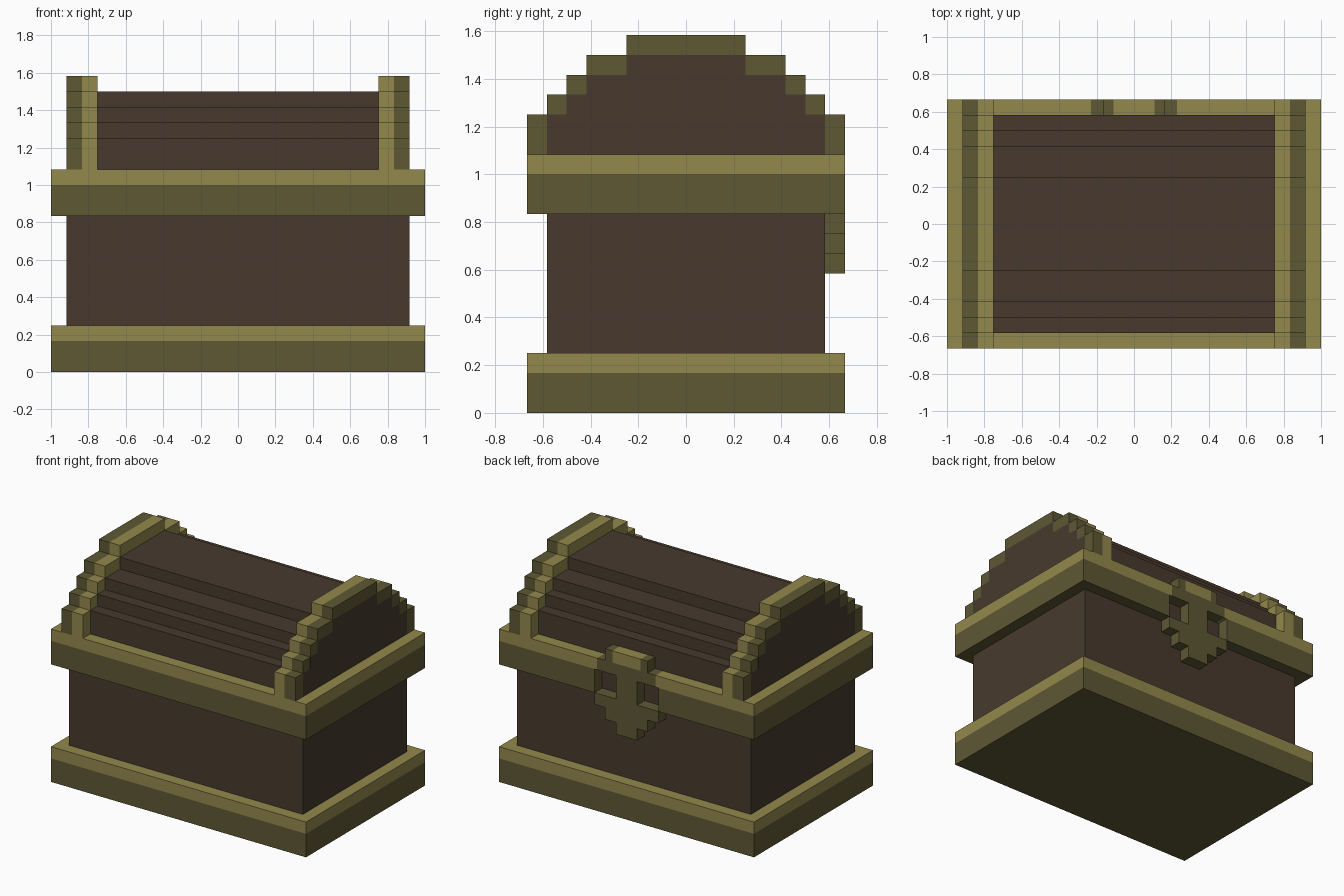
import bpy, bmesh

cube = bpy.data.objects.get("Cube")
if cube:
    bpy.data.objects.remove(cube, do_unlink=True)

U = 1 / 12  # one block


def material(name, rgb):
    m = bpy.data.materials.new(name)
    m.use_nodes = True
    m.diffuse_color = (*rgb, 1)
    bsdf = m.node_tree.nodes["Principled BSDF"]
    bsdf.inputs["Base Color"].default_value = (*rgb, 1)
    bsdf.inputs["Roughness"].default_value = 0.9
    return m


MATS = [material("dark_wood", (0.065, 0.042, 0.027)),
        material("dark_brass", (0.112, 0.098, 0.034)),
        material("light_brass", (0.295, 0.248, 0.074))]
WOOD, DARK, LIGHT = range(3)


def loft(name, axis, profile, stops, colours):
    """Sweep a profile (in blocks) along an axis, one colour per section."""
    place = {"x": lambda a, b, s: (s, a, b),
             "y": lambda a, b, s: (a, s, b),
             "z": lambda a, b, s: (a, b, s)}[axis]
    bm = bmesh.new()
    rings = [[bm.verts.new([c * U for c in place(a, b, s)]) for a, b in profile]
             for s in stops]
    n = len(profile)
    for r0, r1, colour in zip(rings, rings[1:], colours):
        for i in range(n):
            j = (i + 1) % n
            bm.faces.new((r0[i], r0[j], r1[j], r1[i])).material_index = colour
    bm.faces.new(rings[0][::-1]).material_index = colours[0]
    bm.faces.new(rings[-1]).material_index = colours[-1]
    bmesh.ops.recalc_face_normals(bm, faces=bm.faces)
    mesh = bpy.data.meshes.new(name)
    bm.to_mesh(mesh)
    bm.free()
    for m in MATS:
        mesh.materials.append(m)
    obj = bpy.data.objects.new(name, mesh)
    bpy.context.collection.objects.link(obj)
    return obj


def rect(a0, a1, b0, b1):
    return [(a0, b0), (a1, b0), (a1, b1), (a0, b1)]


def stepped(bottom, steps):
    """Symmetric staircase outline from (half width, top) steps."""
    right, z = [], bottom
    for half, top in steps:
        right += [(half, z), (half, top)]
        z = top
    return right + [(-a, b) for a, b in reversed(right)]


# Base trim and wooden box
loft("base_trim", "z", rect(-12, 12, -8, 8), [0, 2, 3], [DARK, LIGHT])
loft("chest_body", "z", rect(-11, 11, -7, 7), [3, 12.5], [WOOD])

# Rim: lower part has two notches at the back beside the clasp bar
notched = [(-12, -8), (12, -8), (12, 8), (3, 8), (3, 6.5), (1, 6.5), (1, 8),
           (-1, 8), (-1, 6.5), (-3, 6.5), (-3, 8), (-12, 8)]
loft("rim_lower", "z", notched, [10, 12], [DARK])
loft("rim_upper", "z", rect(-12, 12, -8, 7), [12, 13], [LIGHT])
loft("rim_upper_back", "x", rect(7, 8, 12, 13), [-12, -2.75, 2.75, 12],
     [LIGHT, DARK, LIGHT])

# Stepped lid
inner = stepped(13, [(7, 15), (6, 16), (5, 17), (3, 18)])
outer = stepped(13, [(8, 15), (7, 16), (6, 17), (5, 18), (3, 19)])
loft("lid", "x", inner, [-11, 11], [WOOD])

# Arched ribs over both ends of the lid
arch = outer + inner[::-1]
for side, name in ((1, "left_rib"), (-1, "right_rib")):
    loft(name, "x", arch, [9 * side, 10 * side, 11 * side], [LIGHT, DARK])

# Clasp on the back: raised tab above the rim, stepped tongue below it
loft("clasp_tab", "x", rect(7, 8, 13, 14), [-2, -1.33, 1.33, 2], [DARK, LIGHT, DARK])
loft("clasp_tongue", "y", stepped(7, [(1, 8), (2, 9), (3, 10)]), [7, 8], [DARK])
